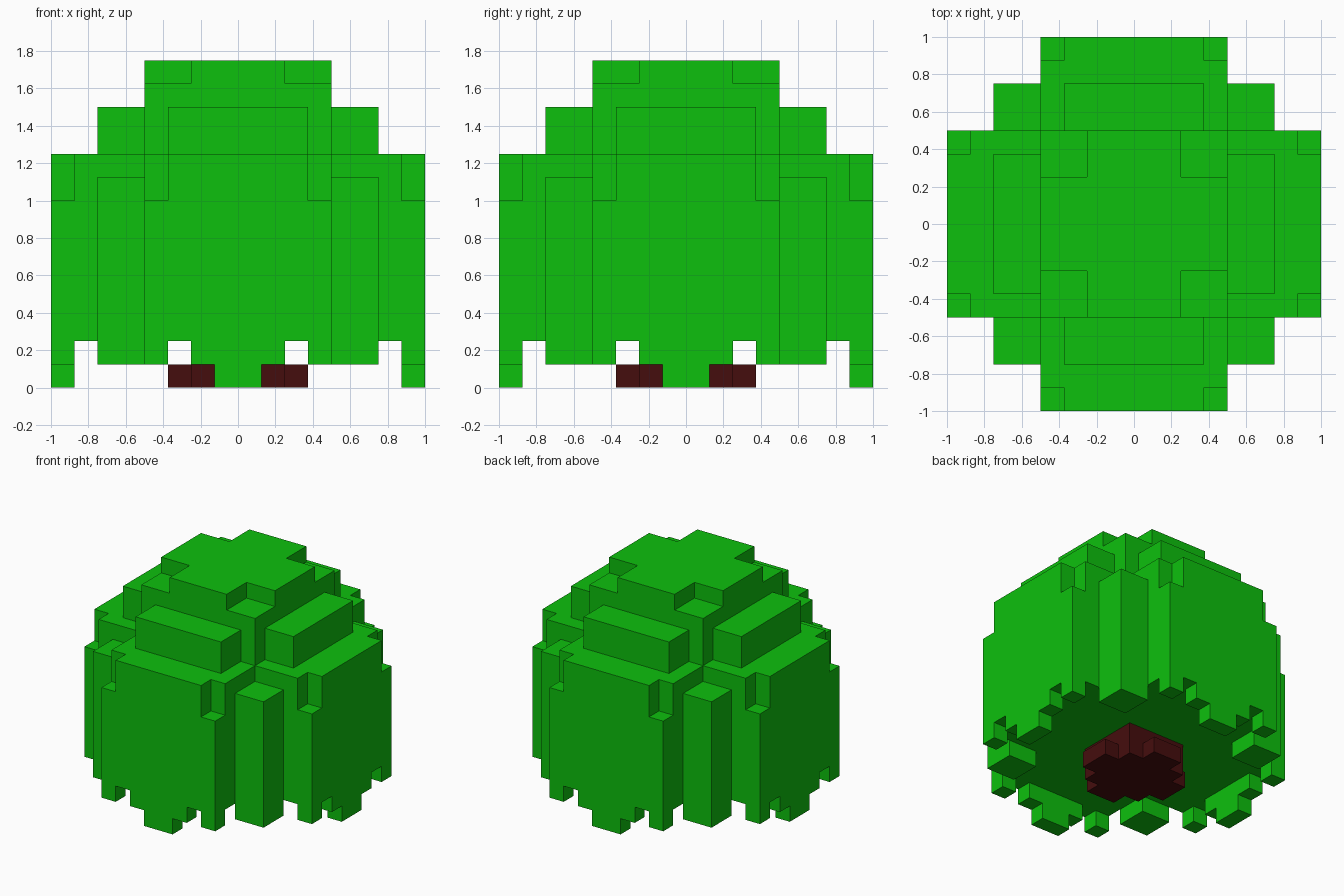
import bpy
import bmesh
import math
from mathutils import Matrix, Vector

cube = bpy.data.objects.get("Cube")
if cube:
    bpy.data.objects.remove(cube, do_unlink=True)


def make_material(name, rgb):
    mat = bpy.data.materials.new(name)
    mat.use_nodes = True
    color = (*rgb, 1.0)
    mat.diffuse_color = color
    mat.node_tree.nodes["Principled BSDF"].inputs["Base Color"].default_value = color
    return mat


leaf_green = make_material("leaf green", (0.004, 0.527, 0.004))
bark_brown = make_material("bark brown", (0.060, 0.004, 0.004))


def prism(name, outline, direction, mat, turns=0):
    """Extrude a flat outline of 3D points along direction, then turn it about z."""
    bm = bmesh.new()
    face = bm.faces.new([bm.verts.new(p) for p in outline])
    grown = bmesh.ops.extrude_face_region(bm, geom=[face], use_keep_orig=True)
    moved = [v for v in grown["geom"] if isinstance(v, bmesh.types.BMVert)]
    bmesh.ops.translate(bm, vec=Vector(direction), verts=moved)
    bmesh.ops.rotate(bm, verts=bm.verts, cent=(0, 0, 0),
                     matrix=Matrix.Rotation(turns * math.pi / 2, 3, 'Z'))
    bmesh.ops.recalc_face_normals(bm, faces=bm.faces)
    mesh = bpy.data.meshes.new(name)
    bm.to_mesh(mesh)
    bm.free()
    mesh.materials.append(mat)
    obj = bpy.data.objects.new(name, mesh)
    bpy.context.collection.objects.link(obj)
    return obj


def box(name, x, y, z, mat, turns=0):
    outline = [(x[0], y[0], z[0]), (x[1], y[0], z[0]),
               (x[1], y[1], z[0]), (x[0], y[1], z[0])]
    return prism(name, outline, (0, 0, z[1] - z[0]), mat, turns)


def four_fold(quarter, z):
    """Repeat a quarter of a plan outline around the z axis."""
    points = []
    for k in range(4):
        c, s = round(math.cos(k * math.pi / 2)), round(math.sin(k * math.pi / 2))
        points += [(c * x - s * y, s * x + c * y, z) for x, y in quarter]
    return points


# Foliage core and the notched crown on top
box("foliage_core", (-0.5, 0.5), (-0.5, 0.5), (0.25, 1.625), leaf_green)
prism("foliage_crown",
      four_fold([(0.5, -0.25), (0.5, 0.25), (0.25, 0.25)], 1.625),
      (0, 0, 0.125), leaf_green)

# Ragged outer leaf layer: right half of its outline, mirrored
half = [(0.125, 0), (0.125, 0.125), (0.25, 0.125), (0.25, 0.25),
        (0.375, 0.25), (0.375, 0.125), (0.5, 0.125), (0.5, 1.0),
        (0.375, 1.0), (0.375, 1.25)]
ragged = half + [(-x, z) for x, z in reversed(half)]

for turns, side in enumerate(("front", "left", "back", "right")):
    prism(side + "_leaf_layer", [(x, -1.0, z) for x, z in ragged],
          (0, 0.125, 0), leaf_green, turns)
    box(side + "_leaf_panel", (-0.5, 0.5), (-0.875, -0.5), (0.25, 1.25),
        leaf_green, turns)
    box(side + "_upper_ledge", (-0.375, 0.375), (-0.75, -0.5), (1.25, 1.5),
        leaf_green, turns)
    # Corner column between this panel and the next
    box(side + "_corner_column", (0.5, 0.75), (-0.75, -0.5), (0.125, 1.125),
        leaf_green, turns)

# Trunk with four short root arms at the ground
box("trunk", (-0.25, 0.25), (-0.25, 0.25), (0.125, 0.25), bark_brown)
prism("trunk_roots",
      four_fold([(0.25, -0.25), (0.25, -0.125), (0.375, -0.125),
                 (0.375, 0.125), (0.25, 0.125)], 0.0),
      (0, 0, 0.125), bark_brown)
